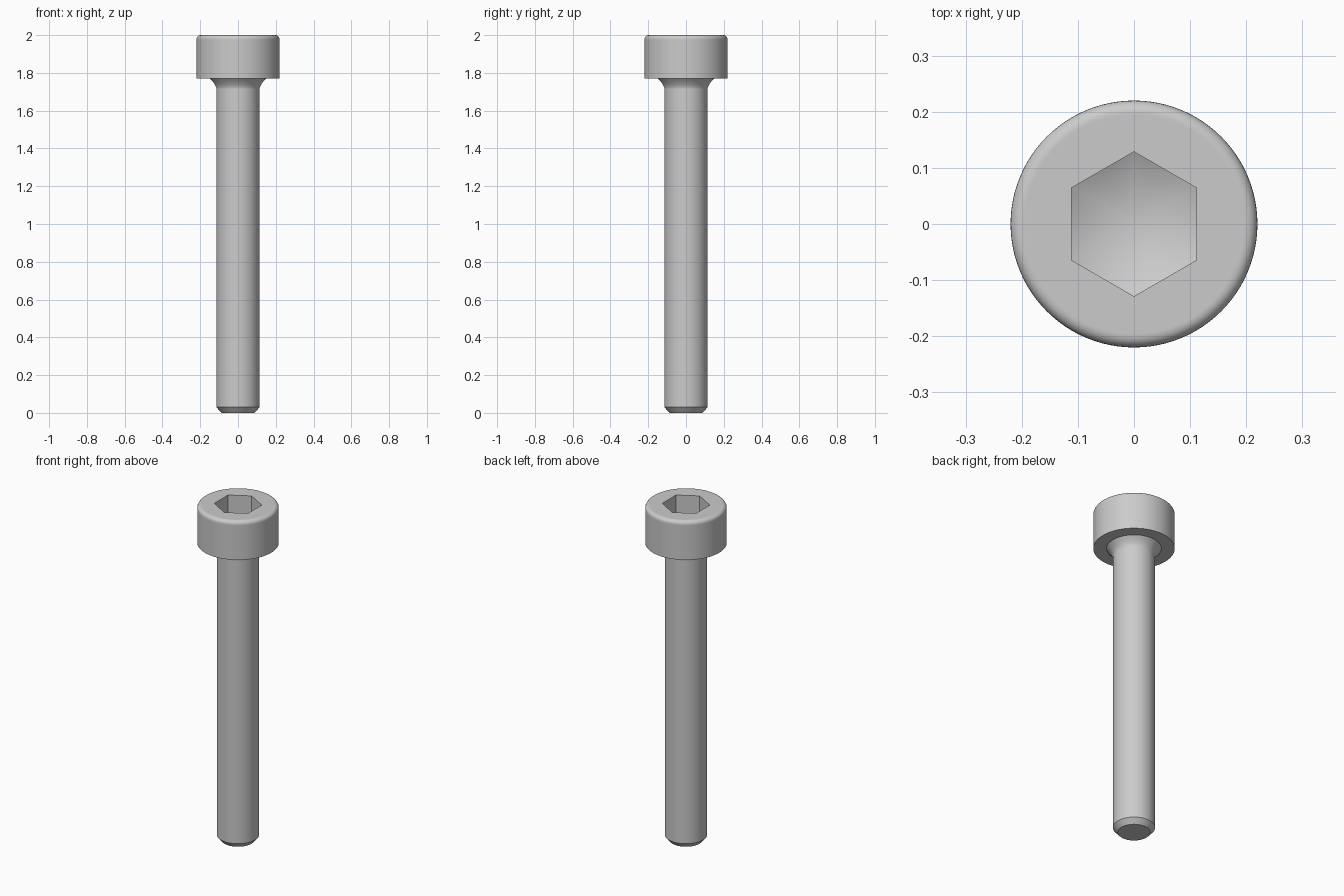
import bpy
import bmesh
from math import cos, sin, pi, radians

SIDES = 96               # multiple of 12, so socket corners fall on vertices
HEX_FLAT = 0.1115        # socket centre to flat
FLOOR_TIP = 1.83         # lowest point of the conical socket floor
FLOOR_SLOPE = 0.5

old = bpy.data.objects.get("Cube")
if old:
    bpy.data.objects.remove(old, do_unlink=True)

steel = bpy.data.materials.new("grey_steel")
steel.use_nodes = True
colour = (0.6, 0.6, 0.6, 1)
steel.diffuse_color = colour
steel.node_tree.nodes["Principled BSDF"].inputs["Base Color"].default_value = colour


def hex_radius(angle):
    """Distance to a hexagon whose corners point along +y and -y."""
    return HEX_FLAT / cos((angle + pi / 6) % (pi / 3) - pi / 6)


def arc(cx, cz, radius, start, end, steps):
    """Profile points along a circular arc."""
    angles = [radians(start + (end - start) * i / steps) for i in range(steps + 1)]
    return [(cx + radius * cos(a), cz + radius * sin(a)) for a in angles]


bm = bmesh.new()
angles = [2 * pi * i / SIDES for i in range(SIDES)]


def ring(radius, height):
    """Ring of vertices; radius and height may vary with the angle."""
    return [bm.verts.new((radius(a) * cos(a), radius(a) * sin(a), height(a)))
            for a in angles]


# Outer profile: tip chamfer, shank, under-head flare, head with rounded rim
profile = [(0.088, 0), (0.114, 0.03), (0.114, 1.715), (0.114, 1.72),
           (0.122, 1.737), (0.133, 1.754), (0.148, 1.77),
           (0.22, 1.77), (0.22, 1.975)]
profile += arc(0.198, 1.978, 0.022, 0, 90, 6) + [(0.195, 2)]
rings = [ring(lambda a, r=r: r, lambda a, z=z: z) for r, z in profile]

# Hexagonal socket: rim, then the wall's lower edge on the conical floor
rings.append(ring(hex_radius, lambda a: 2))
rings.append(ring(hex_radius, lambda a: FLOOR_TIP + FLOOR_SLOPE * hex_radius(a)))

for low, high in zip(rings, rings[1:]):
    for i in range(SIDES):
        j = (i + 1) % SIDES
        bm.faces.new((low[i], low[j], high[j], high[i]))

# Close the tip and the socket floor
bm.faces.new(rings[0][::-1])
centre = bm.verts.new((0, 0, FLOOR_TIP))
for i in range(SIDES):
    bm.faces.new((rings[-1][i], rings[-1][(i + 1) % SIDES], centre))
bmesh.ops.recalc_face_normals(bm, faces=bm.faces)

mesh = bpy.data.meshes.new("socket_head_bolt")
bm.to_mesh(mesh)
bm.free()
mesh.materials.append(steel)
bolt = bpy.data.objects.new("socket_head_bolt", mesh)
bpy.context.collection.objects.link(bolt)

bpy.ops.object.select_all(action='DESELECT')
bolt.select_set(True)
bpy.context.view_layer.objects.active = bolt
bpy.ops.object.shade_smooth_by_angle(angle=radians(30))
